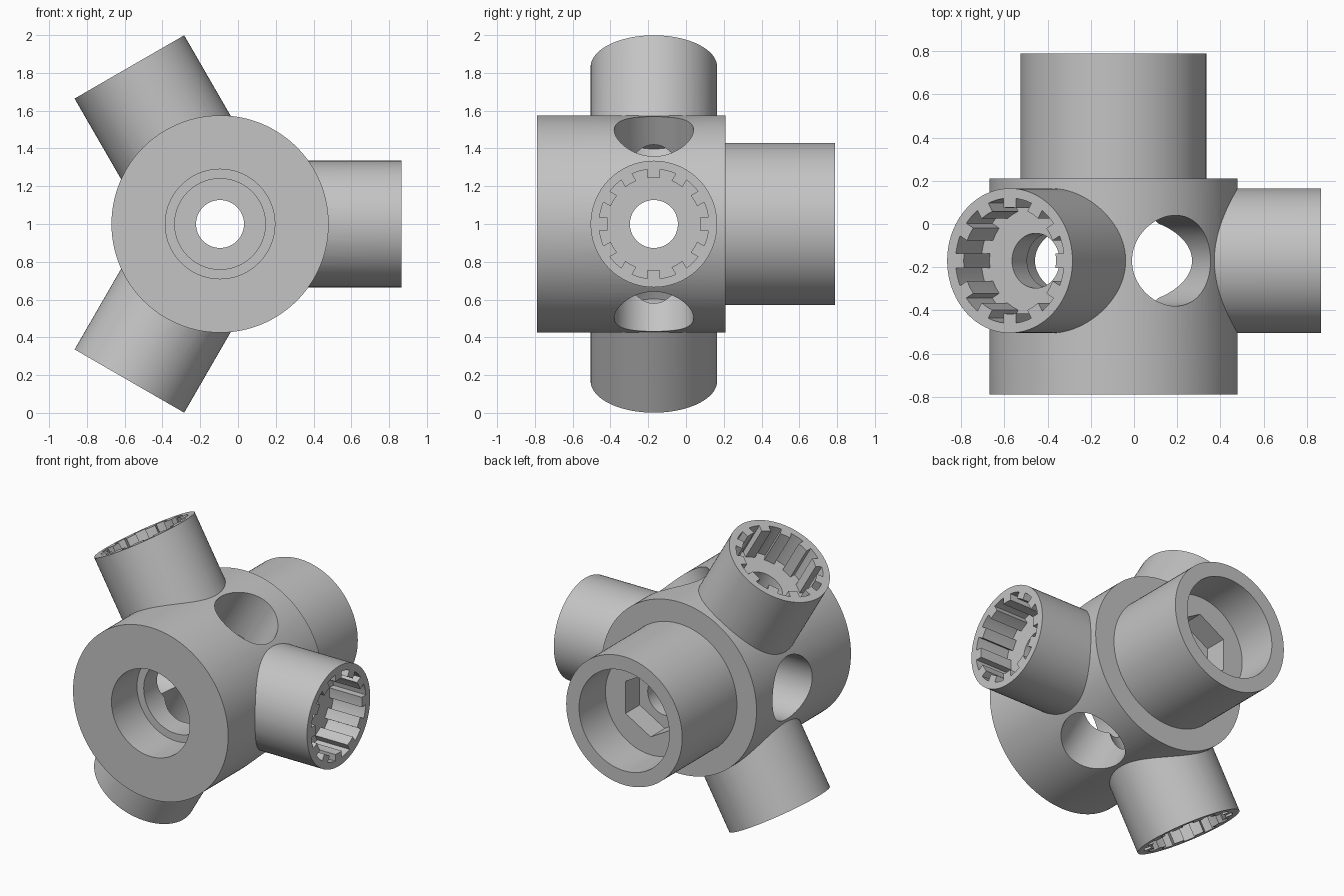
import bpy, math
from math import sin, cos, tau, radians
from mathutils import Matrix, Vector

cube = bpy.data.objects.get("Cube")
if cube:
    bpy.data.objects.remove(cube, do_unlink=True)

CENTRE = Vector((-0.095, 0, 1.0))
ARM_Y = -0.17
ARM_ANGLES = (0, 120, 240)

grey = bpy.data.materials.new("plain grey")
grey.use_nodes = True
GREY = (0.55, 0.55, 0.55, 1)
grey.diffuse_color = GREY
grey.node_tree.nodes["Principled BSDF"].inputs["Base Color"].default_value = GREY


def circle(r, n=96, turn=0.0):
    return [(r * cos(turn + tau * i / n), r * sin(turn + tau * i / n)) for i in range(n)]


def spline_profile(inner, outer, count=12):
    """Round socket outline with teeth pointing inward."""
    pts = []
    step = tau / count
    for k in range(count):
        c = k * step
        for a in (-0.135, 0, 0.135):
            pts.append((inner * cos(c + a), inner * sin(c + a)))
        for t in range(5):
            a = c + 0.115 + (step - 0.23) * t / 4
            pts.append((outer * cos(a), outer * sin(a)))
    return pts


def prism(name, profile, start, end, matrix):
    """Extrude a profile along local z from start to end."""
    n = len(profile)
    verts = [(x, y, z) for z in (start, end) for x, y in profile]
    faces = [tuple(reversed(range(n))), tuple(range(n, 2 * n))]
    faces += [(i, (i + 1) % n, n + (i + 1) % n, n + i) for i in range(n)]
    mesh = bpy.data.meshes.new(name)
    mesh.from_pydata(verts, [], faces)
    mesh.transform(matrix)
    mesh.materials.append(grey)
    obj = bpy.data.objects.new(name, mesh)
    bpy.context.scene.collection.objects.link(obj)
    return obj


# Local z runs front to back for the main axis, outward for each arm
main = Matrix.Translation(CENTRE) @ Matrix.Rotation(radians(-90), 4, 'X')
arms = [Matrix.Translation(CENTRE + Vector((0, ARM_Y, 0)))
        @ Matrix.Rotation(radians(90 - a), 4, 'Y') for a in ARM_ANGLES]

# Solid parts: main drum, rear boss and three arms
hub = prism("hub_connector", circle(0.575, 128), -0.79, 0.21, main)
solids = [prism("rear_boss", circle(0.43), 0.0, 0.79, main)]
solids += [prism("arm", circle(0.335), 0.05, 0.96, m) for m in arms]

# Cutters: front bore, stepped chamber, bolt hole, hex recess, rear socket
cutters = [
    prism("front_bore", circle(0.29), -0.9, -0.52, main),
    prism("chamber", circle(0.24), -0.6, 0.2, main),
    prism("bolt_hole", circle(0.127, 64), 0.1, 0.6, main),
    prism("hex_recess", circle(0.215, 6, radians(90)), 0.36, 0.6, main),
    prism("rear_socket", circle(0.335), 0.51, 0.9, main),
]
# Each arm: access hole through the far wall, bolt hole and toothed socket
for m in arms:
    cutters += [
        prism("access_hole", circle(0.21), -0.75, 0.58, m),
        prism("arm_bolt_hole", circle(0.127, 64), 0.45, 0.8, m),
        prism("toothed_socket", spline_profile(0.247, 0.29), 0.72, 1.1, m),
    ]

for op, group in (('UNION', solids), ('DIFFERENCE', cutters)):
    for part in group:
        part.hide_render = True
        mod = hub.modifiers.new(part.name, 'BOOLEAN')
        mod.operation = op
        mod.solver = 'EXACT'
        mod.object = part

# Bake the result and remove the helpers
bpy.context.view_layer.update()
result = bpy.data.meshes.new_from_object(
    hub.evaluated_get(bpy.context.evaluated_depsgraph_get()))
hub.modifiers.clear()
hub.data = result
hub.data.name = "hub_connector"
for part in solids + cutters:
    bpy.data.objects.remove(part, do_unlink=True)

hub.data.materials.clear()
hub.data.materials.append(grey)
for poly in hub.data.polygons:
    poly.material_index = 0

bpy.ops.object.select_all(action='DESELECT')
hub.select_set(True)
bpy.context.view_layer.objects.active = hub
bpy.ops.object.shade_smooth_by_angle(angle=radians(25))
